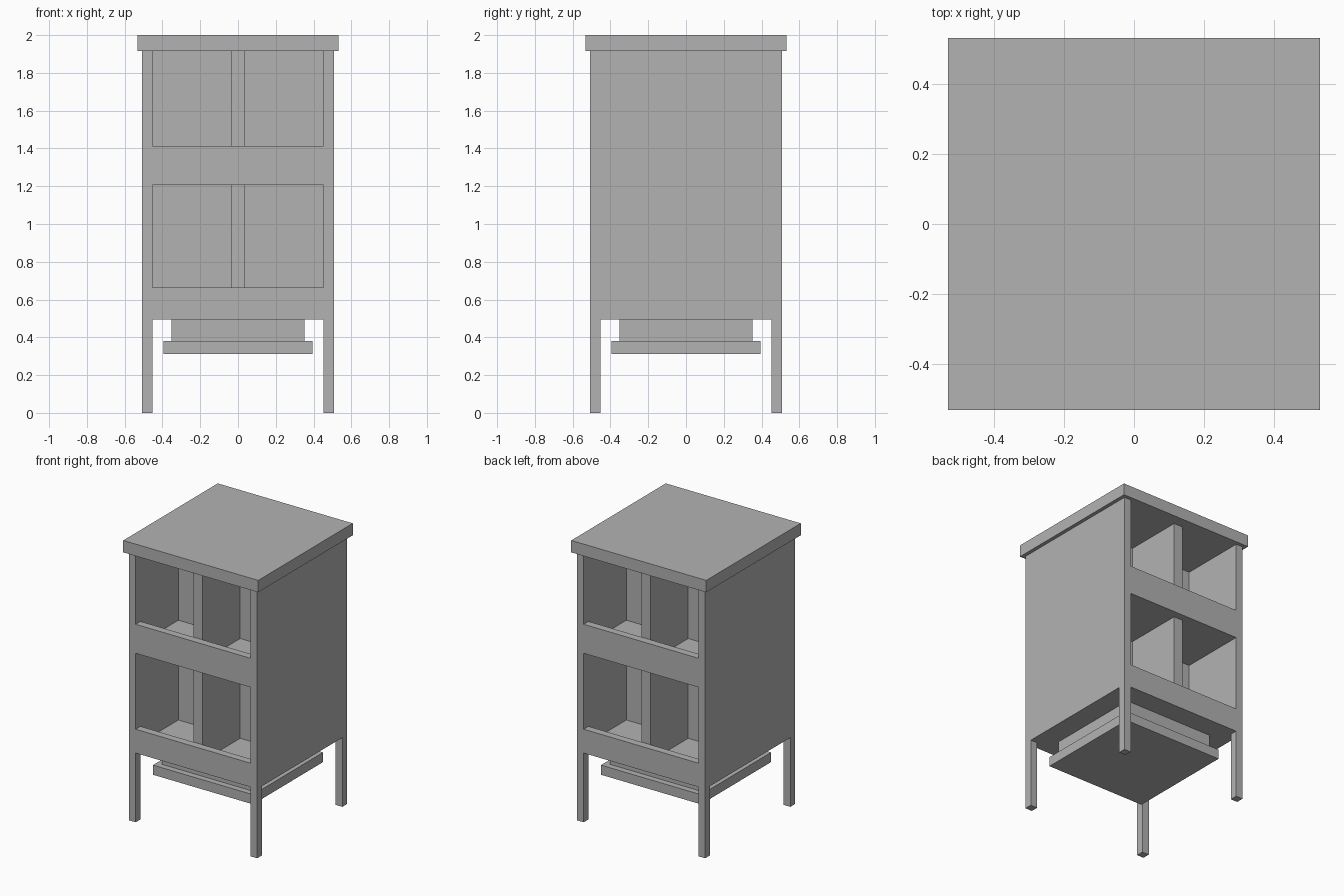
import bpy

# Remove the default object
if "Cube" in bpy.data.objects:
    bpy.data.objects.remove(bpy.data.objects["Cube"], do_unlink=True)

grey = bpy.data.materials.new("plain grey")
grey.use_nodes = True
COLOUR = (0.448, 0.448, 0.448, 1.0)
grey.diffuse_color = COLOUR
grey.node_tree.nodes["Principled BSDF"].inputs["Base Color"].default_value = COLOUR


def box(name, x, y, z):
    """Flat-shaded box spanning the given (min, max) ranges."""
    spans = (x, y, z)
    bpy.ops.mesh.primitive_cube_add(size=1)
    ob = bpy.context.object
    ob.name = ob.data.name = name
    for v in ob.data.vertices:
        v.co = [(s[0] + s[1]) / 2 + c * (s[1] - s[0]) for s, c in zip(spans, v.co)]
    ob.data.materials.append(grey)
    return ob


OUT, INN = 0.507, 0.453                  # outer and inner half widths of the cabinet
BASE, TOP = 0.494, 1.915                 # underside of the cabinet and of the roof
FLOOR = 0.052                            # floor thickness
LEVELS = {"lower": (BASE, 0.664), "upper": (1.206, 1.413)}   # rail heights

# Roof slab
box("roof", (-0.533, 0.533), (-0.533, 0.533), (TOP, 2.0))

# Side walls and the four legs below them
for side, sx in (("left", 1), ("right", -1)):
    xs = sorted((sx * INN, sx * OUT))
    box(side + "_wall", xs, (-OUT, OUT), (BASE, TOP))
    for end, sy in (("front", -1), ("back", 1)):
        box(f"{end}_{side}_leg", xs, sorted((sy * INN, sy * OUT)), (0, BASE))

# Floors with a retaining rail at the front and back
for level, (z0, z1) in LEVELS.items():
    box(level + "_floor", (-INN, INN), (-INN, INN), (z0, z0 + FLOOR))
    for end, sy in (("front", -1), ("back", 1)):
        box(f"{level}_{end}_rail", (-INN, INN), sorted((sy * INN, sy * OUT)), (z0, z1))

# Middle wall and dividers separating the compartments on each level
for level, z0, z1 in (("lower", BASE + FLOOR, 1.206), ("upper", 1.206 + FLOOR, TOP)):
    box(level + "_middle_wall", (-INN, INN), (-0.025, 0.025), (z0, z1))
    for end, sy in (("front", -1), ("back", 1)):
        box(f"{level}_{end}_divider", (-0.035, 0.035), sorted((sy * 0.025, sy * INN)), (z0, z1))

# Stepped block hanging under the cabinet
box("under_block", (-0.352, 0.352), (-0.352, 0.352), (0.381, BASE))
box("under_tray", (-0.395, 0.395), (-0.395, 0.395), (0.312, 0.381))
